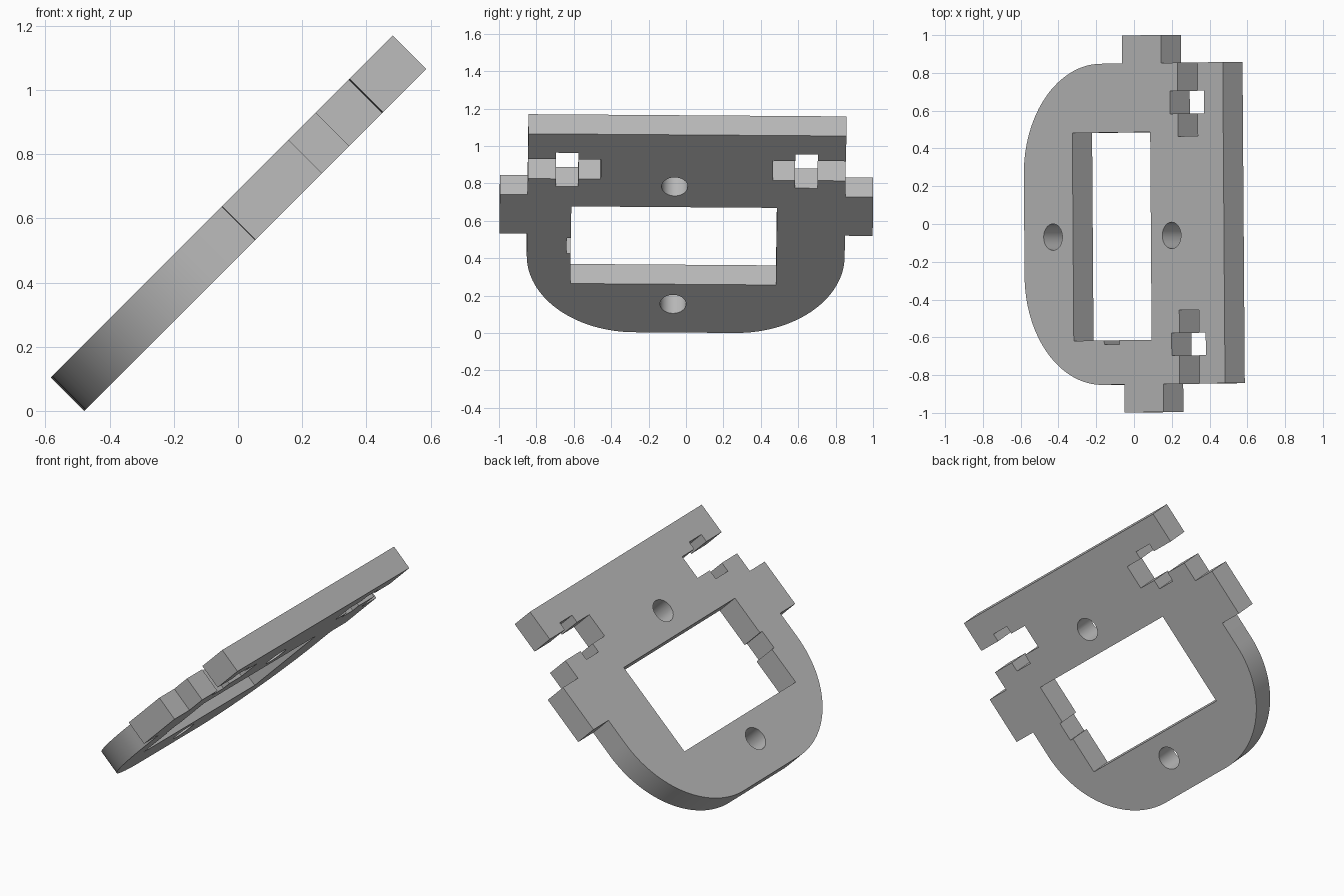
import bpy, bmesh
from math import cos, sin, pi, radians
from mathutils import Matrix

if "Cube" in bpy.data.objects:
    bpy.data.objects.remove(bpy.data.objects["Cube"])

THICK = 0.148
grey = bpy.data.materials.new("plain grey")
grey.use_nodes = True
colour = (0.5, 0.5, 0.5, 1)
grey.diffuse_color = colour
grey.node_tree.nodes["Principled BSDF"].inputs["Base Color"].default_value = colour


def prism(name, points, height):
    """Extrude a closed flat outline evenly about its plane."""
    bm = bmesh.new()
    face = bm.faces.new([bm.verts.new((u, v, -height / 2)) for u, v in points])
    top = bmesh.ops.extrude_face_region(bm, geom=[face])["geom"]
    bmesh.ops.translate(bm, vec=(0, 0, height),
                        verts=[g for g in top if isinstance(g, bmesh.types.BMVert)])
    bmesh.ops.recalc_face_normals(bm, faces=bm.faces)
    mesh = bpy.data.meshes.new(name)
    bm.to_mesh(mesh)
    bm.free()
    mesh.materials.append(grey)
    obj = bpy.data.objects.new(name, mesh)
    bpy.context.collection.objects.link(obj)
    return obj


def arc(cu, cv, r, start, end, steps):
    angles = [start + (end - start) * i / steps for i in range(steps + 1)]
    return [(cu + r * cos(a), cv + r * sin(a)) for a in angles]


# Half outline: rounded end, side tab, open slot with a cross notch, straight end
HALF, R, LOW, HIGH = 0.85, 0.58, -0.748, 0.747
half = arc(LOW + R, HALF - R, R, pi, pi / 2, 32)
half += [(-0.007, HALF), (-0.007, 0.998), (0.286, 0.998), (0.286, HALF)]
half += [(0.408, HALF), (0.408, 0.70), (0.35, 0.70), (0.35, 0.58),
         (0.408, 0.58), (0.408, 0.46), (0.556, 0.46), (0.556, 0.58),
         (0.605, 0.58), (0.605, 0.70), (0.556, 0.70), (0.556, HALF), (HIGH, HALF)]
plate = prism("mounting_plate", half + [(u, -v) for u, v in reversed(half)], THICK)

# Window with a shallow side notch, and two screw holes
window = [(-0.383, 0.485), (-0.383, -0.615), (-0.155, -0.615), (-0.155, -0.637),
          (-0.04, -0.637), (-0.04, -0.615), (0.20, -0.615), (0.20, 0.485)]
cutters = [prism("window_cutter", window, 1)]
for u in (-0.533, 0.355):
    cutters.append(prism("screw_hole_cutter", arc(u, -0.064, 0.07, 0, 2 * pi, 40)[:-1], 1))

bpy.context.view_layer.objects.active = plate
for cutter in cutters:
    cutter.hide_render = True
    mod = plate.modifiers.new("cut", "BOOLEAN")
    mod.operation, mod.solver, mod.object = "DIFFERENCE", "EXACT", cutter
    bpy.ops.object.modifier_apply(modifier=mod.name)
    bpy.data.objects.remove(cutter)

# Tilt the plate onto its rounded edge and rest it on the ground
plate.data.transform(Matrix.Rotation(radians(-45), 4, "Y") @ Matrix.Rotation(0.01, 4, "Z"))
plate.data.transform(Matrix.Translation((0, 0, -min(v.co.z for v in plate.data.vertices))))

bpy.ops.object.select_all(action="DESELECT")
plate.select_set(True)
bpy.ops.object.shade_smooth_by_angle(angle=radians(30))
